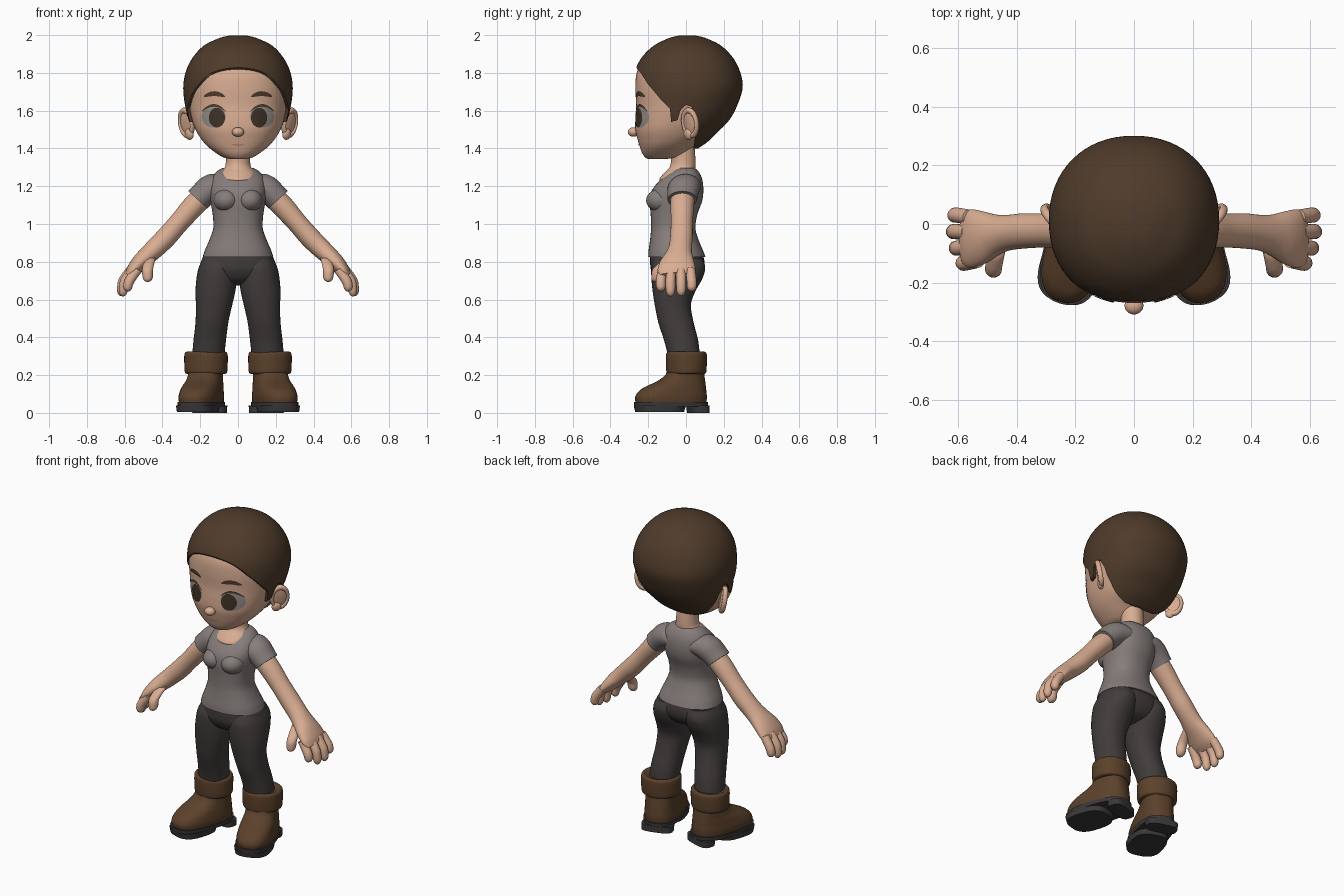
import bpy, bmesh, math
from mathutils import Vector, Matrix
from mathutils.bvhtree import BVHTree

cube = bpy.data.objects.get("Cube")
if cube:
    bpy.data.objects.remove(cube, do_unlink=True)

X, Y, Z = Vector((1, 0, 0)), Vector((0, 1, 0)), Vector((0, 0, 1))


def material(name, r, g, b):
    m = bpy.data.materials.new(name)
    m.use_nodes = True
    m.diffuse_color = (r, g, b, 1)
    m.node_tree.nodes["Principled BSDF"].inputs["Base Color"].default_value = (r, g, b, 1)
    return m


skin = material("skin", .70, .42, .29)
hair_brown = material("hair brown", .078, .044, .024)
shirt_grey = material("shirt grey", .235, .205, .195)
trouser_dark = material("trouser charcoal", .055, .046, .046)
leather = material("boot leather", .105, .053, .024)
rubber = material("sole rubber", .045, .04, .041)
eye_grey = material("eye grey", .30, .28, .26)
iris_brown = material("iris brown", .05, .032, .02)
lip = material("lip", .50, .25, .18)


def smooth(ob):
    ob.data.shade_smooth()
    ob.data.set_sharp_from_angle(angle=math.radians(50))


def finish(bm, name, mat, mirror=False, matrix=None, recalc=True):
    """Turn a bmesh into a smooth, optionally mirrored object."""
    if matrix:
        bm.transform(matrix)
    if recalc:
        bmesh.ops.recalc_face_normals(bm, faces=bm.faces)
    me = bpy.data.meshes.new(name)
    bm.to_mesh(me)
    bm.free()
    me.materials.append(mat)
    ob = bpy.data.objects.new(name, me)
    bpy.context.collection.objects.link(ob)
    smooth(ob)
    if mirror:
        ob.modifiers.new("mirror", "MIRROR").use_mirror_merge = False
    return ob


def spline(rings, steps):
    """Catmull-Rom through the rings."""
    out = []
    for i in range(len(rings) - 1):
        a, b, c, d = (rings[max(i - 1, 0)], rings[i], rings[i + 1],
                      rings[min(i + 2, len(rings) - 1)])
        for s in range(steps):
            t = s / steps
            out.append([q + t * (r - p) / 2 + t * t * (2 * p - 5 * q + 4 * r - s_) / 2
                        + t ** 3 * (3 * q - p - 3 * r + s_) / 2
                        for p, q, r, s_ in zip(a, b, c, d)])
    return out + [list(rings[-1])]


def loft(name, mat, rings, u=X, v=Y, power=2, n=40, steps=5, **kw):
    """Skin rings (cx, cy, cz, ru, rv) lying in the u-v plane."""
    bm = bmesh.new()
    loops = []
    for cx, cy, cz, ru, rv in spline(rings, steps):
        loop = []
        for k in range(n):
            c, s = math.cos(math.tau * k / n), math.sin(math.tau * k / n)
            pu = math.copysign(abs(c) ** (2 / power), c) * max(ru, .002)
            pv = math.copysign(abs(s) ** (2 / power), s) * max(rv, .002)
            loop.append(bm.verts.new(Vector((cx, cy, cz)) + u * pu + v * pv))
        loops.append(loop)
    for a, b in zip(loops, loops[1:]):
        for k in range(n):
            bm.faces.new((a[k], a[k - 1], b[k - 1], b[k]))
    bm.faces.new(loops[0])
    bm.faces.new(loops[-1])
    return finish(bm, name, mat, **kw)


def level(z, w, front, back, x=0):
    return (x, (front + back) / 2, z, w, (back - front) / 2)


def ball(name, mat, centre, radii, mirror=False, turn=None):
    bm = bmesh.new()
    bmesh.ops.create_uvsphere(bm, u_segments=32, v_segments=20, radius=1)
    m = Matrix.Translation(centre) @ (turn or Matrix()) @ Matrix.Diagonal((*radii, 1))
    return finish(bm, name, mat, mirror, m)


def finger(name, a, b, c, r, u):
    """Round-tipped tube bent through three points."""
    a, b, c = Vector(a), Vector(b), Vector(c)
    end = [(b.lerp(c, t), r * k) for t, k in ((.6, .95), (.85, .72), (.96, .4), (1, .05))]
    rings = [(*p, q, q) for p, q in [(a, r), (b, r)] + end]
    loft(name, skin, rings, u, n=20, steps=3, mirror=True)


# Head
head_levels = [(1.343, .03, -.20, -.12), (1.352, .075, -.215, -.05), (1.375, .115, -.232, -.005),
               (1.41, .16, -.245, .04), (1.45, .195, -.257, .10), (1.50, .225, -.268, .155),
               (1.56, .248, -.268, .215), (1.63, .265, -.264, .255), (1.72, .275, -.268, .285),
               (1.80, .262, -.261, .272), (1.87, .227, -.227, .235), (1.93, .17, -.165, .175),
               (1.965, .10, -.095, .105), (1.98, .05, -.045, .055), (1.985, .01, -.005, .015)]
head = loft("head", skin, [level(*r) for r in head_levels], power=2.25, n=64)
surface = BVHTree.FromPolygons([v.co for v in head.data.vertices],
                               [p.vertices for p in head.data.polygons])

# Hair cap: the head grown outwards, with the face and ear opening cut away
hair = loft("hair", hair_brown, [level(z + .015 * (z - 1.72) / .28, w + .015, f - .01, b + .015)
                                 for z, w, f, b in head_levels], power=2.15, n=64)
opening = [(-.5, 1.85), (-.275, 1.842), (-.24, 1.80), (-.2, 1.738), (-.13, 1.655), (-.085, 1.61),
           (-.078, 1.54), (-.045, 1.55), (-.03, 1.60), (.0, 1.63), (.03, 1.62), (.05, 1.57),
           (.05, 1.48), (.04, 1.40), (.5, 1.395), (.5, 1.2), (-.5, 1.2)]
bm = bmesh.new()
base = bm.faces.new([bm.verts.new((-.5, y, z)) for y, z in opening])
side = bmesh.ops.extrude_face_region(bm, geom=[base])["geom"]
bmesh.ops.translate(bm, vec=X, verts=[g for g in side if isinstance(g, bmesh.types.BMVert)])
cutter = finish(bm, "hair_cutter", hair_brown)
cutter.hide_render = True
cut = hair.modifiers.new("cut", "BOOLEAN")
cut.operation, cut.solver, cut.object = "DIFFERENCE", "EXACT", cutter
bpy.context.view_layer.objects.active = hair
bpy.ops.object.modifier_apply(modifier="cut")
bpy.data.objects.remove(cutter, do_unlink=True)
smooth(hair)


# Painted face details: thin discs laid on the head
def plate(name, mat, x, z, rx, rz, lift, bend=0, mirror=True):
    bm = bmesh.new()
    n, prev = 32, None
    for ring in range(9):
        k, loop = ring / 8, []
        for i in range(n if ring else 1):
            a = math.tau * i / n
            px, dx = x + rx * k * math.cos(a), rx * k * math.cos(a)
            pz = z + rz * k * math.sin(a) + bend * dx * dx
            hit = surface.ray_cast(Vector((px, -1, pz)), Y)[0]
            loop.append(bm.verts.new((px, hit.y - lift, pz)))
        for i in range(n if ring else 0):
            if ring == 1:
                bm.faces.new((prev[0], loop[i - 1], loop[i]))
            else:
                bm.faces.new((prev[i - 1], loop[i - 1], loop[i], prev[i]))
        prev = loop
    finish(bm, name, mat, mirror, recalc=False)


plate("eye_white", eye_grey, .128, 1.568, .064, .058, .003)
plate("iris", iris_brown, .112, 1.563, .043, .052, .006)
plate("upper_lash", hair_brown, .128, 1.628, .064, .007, .006, bend=-8)
plate("eyebrow", hair_brown, .125, 1.69, .056, .013, .005, bend=-5)
plate("mouth", lip, 0, 1.418, .035, .004, .003, bend=4, mirror=False)
ball("nose", skin, (0, -.278, 1.487), (.032, .03, .025))

# Ears: a thin bowl with a rounded rim
tilt = Matrix.Rotation(math.radians(-42), 4, "Z") @ Matrix.Rotation(math.radians(10), 4, "Y")
ball("ear", skin, (.272, .022, 1.535), (.014, .05, .075), True, tilt)
ball("ear_lobe", skin, (.258, .012, 1.475), (.018, .028, .03), True, tilt)
bm = bmesh.new()
for i in range(32):
    for j in range(10):
        a, b = math.tau * i / 32, math.tau * j / 10
        r = 1 + .24 * math.cos(b)
        bm.verts.new((.015 * math.sin(b), .046 * r * math.cos(a), .067 * r * math.sin(a)))
bm.verts.ensure_lookup_table()
for i in range(32):
    for j in range(10):
        quad = ((i, j), (i + 1, j), (i + 1, j + 1), (i, j + 1))
        bm.faces.new([bm.verts[p % 32 * 10 + q % 10] for p, q in quad])
finish(bm, "ear_rim", skin, True, Matrix.Translation((.274, .022, 1.535)) @ tilt)

# Neck flares into the chest and shows through the neckline
loft("neck", skin, [level(1.42, .066, -.09, .045), level(1.34, .064, -.08, .05),
                    level(1.30, .07, -.087, .05), level(1.27, .094, -.115, .045),
                    level(1.235, .1, -.141, .03), level(1.21, .08, -.12, 0)])

# Shirt
loft("shirt", shirt_grey, [level(*r) for r in (
    (.825, .187, -.20, .103), (.86, .176, -.198, .09), (.92, .15, -.19, .065),
    (.98, .131, -.185, .05), (1.05, .134, -.187, .06), (1.12, .145, -.192, .085),
    (1.18, .15, -.18, .092), (1.24, .14, -.13, .085), (1.28, .11, -.08, .065),
    (1.297, .08, -.05, .045))], power=2.3)
ball("shirt_bust", shirt_grey, (.062, -.133, 1.125), (.068, .078, .062), True)
across = Vector((.74, 0, .67))
loft("sleeve", shirt_grey, [(.05, 0, 1.20, .095, .075), (.09, -.005, 1.20, .092, .085),
                            (.145, -.012, 1.185, .078, .086), (.19, -.018, 1.15, .069, .08),
                            (.213, -.02, 1.128, .068, .077)], across, mirror=True)

# Arms and hands
loft("arm", skin, [(.16, -.018, 1.17, .06, .066), (.24, -.02, 1.09, .059, .062),
                   (.31, -.022, 1.01, .054, .058), (.38, -.024, .93, .055, .06),
                   (.43, -.03, .88, .053, .061), (.47, -.038, .842, .05, .07),
                   (.515, -.047, .80, .045, .09), (.555, -.05, .757, .036, .1),
                   (.58, -.05, .728, .022, .088)], across, mirror=True)
slant = Vector((.9, 0, .43))
for label, y, x, z in (("little", .03, .62, .645), ("ring", -.026, .625, .62),
                       ("middle", -.082, .615, .618), ("index", -.133, .592, .645)):
    finger(label + "_finger", (x - .06, y * .9 - .004, .76), (x - .018, y, .70), (x, y, z), .026, slant)
finger("thumb", (.465, -.08, .82), (.478, -.145, .765), (.478, -.162, .693), .029, X)

# Trousers
loft("trouser_hips", trouser_dark, [level(*r) for r in (
    (.85, .172, -.188, .085), (.80, .196, -.19, .098), (.75, .205, -.183, .092),
    (.70, .15, -.15, .055), (.675, .04, -.09, -.01))], power=2.2)
loft("trouser_leg", trouser_dark, [level(*r) for r in (
    (.82, .085, -.16, .085, .1), (.77, .1, -.182, .102, .108), (.71, .107, -.183, .086, .113),
    (.64, .105, -.176, .048, .12), (.57, .096, -.165, .026, .127), (.48, .087, -.147, .04, .138),
    (.38, .086, -.115, .065, .15), (.28, .085, -.09, .075, .16))], power=2.15, mirror=True)

# Boots, turned outwards
turned = dict(mirror=True, matrix=Matrix.Translation((.17, 0, 0)) @ Matrix.Rotation(math.radians(17), 4, "Z"))
loft("boot", leather, [level(*r) for r in (
    (.045, .1, -.272, .108), (.085, .104, -.276, .11), (.12, .1, -.25, .107),
    (.145, .096, -.205, .104), (.17, .091, -.15, .1), (.205, .088, -.105, .095),
    (.26, .09, -.095, .092))], power=2.5, **turned)
loft("boot_cuff", leather, [level(z, r, .002 - r * .93, .002 + r * .93) for z, r in (
    (.205, .092), (.208, .106), (.225, .114), (.30, .116), (.318, .111), (.324, .1), (.316, .085))],
    **turned)
loft("sole_welt", rubber, [level(.034, .106, -.28, .115), level(.058, .108, -.283, .117)],
     power=2.6, steps=1, **turned)
loft("sole_front", rubber, [level(.004, .102, -.272, -.02), level(.038, .106, -.28, -.01)],
     power=2.8, steps=1, **turned)
loft("sole_heel", rubber, [level(0, .092, .02, .116), level(.038, .094, .015, .116)],
     power=3.2, steps=1, **turned)
